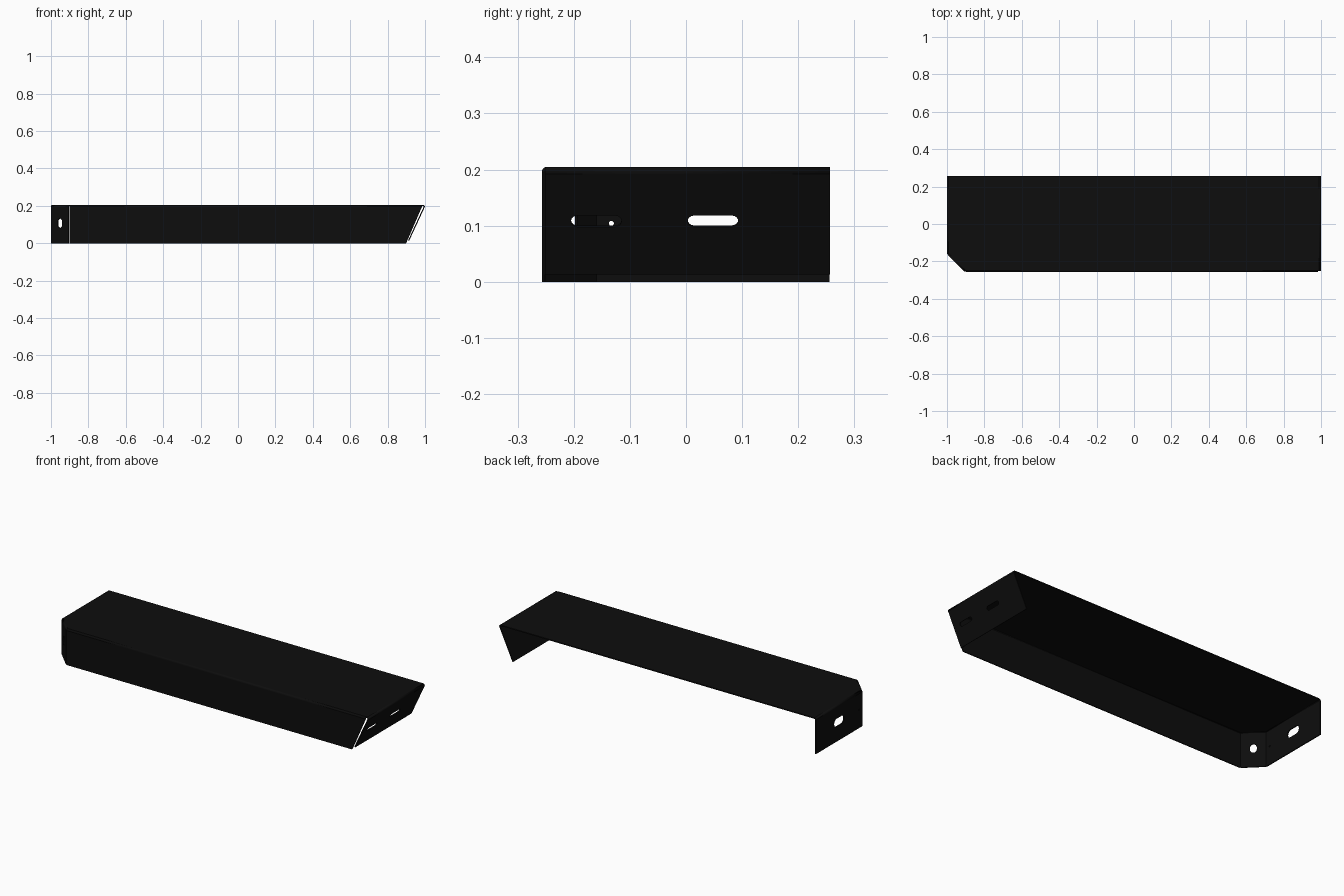
import bpy, bmesh, math
from mathutils import Vector as V

if "Cube" in bpy.data.objects:
    bpy.data.objects.remove(bpy.data.objects["Cube"])

T, R, H = 0.006, 0.009, 0.205      # sheet thickness, bend radius, height
Z = V((0, 0, 1))

mat = bpy.data.materials.new("black_paint")
mat.diffuse_color = (0.004, 0.004, 0.004, 1)
mat.use_nodes = True
mat.node_tree.nodes["Principled BSDF"].inputs["Base Color"].default_value = mat.diffuse_color


def slot(cx, cy, w, h, n=8):
    """Rounded slot outline centred at cx, cy."""
    r = min(w, h) / 2
    pts = []
    for i in range(2 * (n + 1)):
        half = i // (n + 1)
        a = math.pi * (i - half) / n
        if w >= h:
            a -= math.pi / 2
            dx, dy = (w / 2 - r) * (1 - 2 * half), 0
        else:
            dx, dy = 0, (h / 2 - r) * (1 - 2 * half)
        pts.append((cx + dx + r * math.cos(a), cy + dy + r * math.sin(a)))
    return pts


def add_sheet(bm, loops, place, normal):
    """Flat sheet with holes; thickness goes against the normal."""
    edges = []
    for lp in loops:
        vs = []
        for p in lp:
            q = place(*p)
            if not vs or (q - vs[-1].co).length > 1e-5:
                vs.append(bm.verts.new(q))
        if (vs[0].co - vs[-1].co).length < 1e-5:
            bm.verts.remove(vs.pop())
        edges += [bm.edges.new((vs[i - 1], vs[i])) for i in range(len(vs))]
    res = bmesh.ops.triangle_fill(bm, use_beauty=True, edges=edges, normal=normal)
    faces = [f for f in res["geom"] if isinstance(f, bmesh.types.BMFace)]
    ext = bmesh.ops.extrude_face_region(bm, geom=faces, use_keep_orig=True)
    vs = [g for g in ext["geom"] if isinstance(g, bmesh.types.BMVert)]
    bmesh.ops.translate(bm, verts=vs, vec=-normal * T)


def finish(name, bm):
    bmesh.ops.recalc_face_normals(bm, faces=bm.faces[:])
    me = bpy.data.meshes.new(name)
    bm.to_mesh(me)
    bm.free()
    me.materials.append(mat)
    ob = bpy.data.objects.new(name, me)
    bpy.context.collection.objects.link(ob)


def flange(name, a, b, lean, length, holes=(), end_cut=0.0, gap=0.0):
    """Folded wall below edge a-b: bend strip plus sheet, leaning inward by angle."""
    a, b = V((*a, H)), V((*b, H))
    e = (b - a).normalized()
    o = e.cross(Z)
    if o.dot(a + b) < 0:
        o = -o
    d = -Z * math.cos(lean) - o * math.sin(lean)
    n = o * math.cos(lean) - Z * math.sin(lean)
    turn = math.pi / 2 + lean
    L = R * math.tan(turn / 2)
    span = (b - a).length
    bm = bmesh.new()
    # rounded bend
    c = -o * L - Z * R
    rings = []
    for i in range(7):
        t = turn * i / 6
        u = Z * math.cos(t) + o * math.sin(t)
        rings.append([bm.verts.new(p + c + u * r) for p, r in
                      ((a + e * gap, R), (b - e * gap, R), (b - e * gap, R - T), (a + e * gap, R - T))])
    for p, q in zip(rings, rings[1:]):
        for i in range(4):
            bm.faces.new((p[i - 1], p[i], q[i], q[i - 1]))
    for f in bm.faces:
        f.smooth = True
    # flat wall
    outline = [(gap, L), (span - gap, L), (span - gap - end_cut, length), (gap, length)]
    add_sheet(bm, [outline, *holes], lambda s, h: a + e * s + d * h, n)
    finish(name, bm)


X, Y, C = 1.0, 0.257, 0.095
lean = math.atan2(0.095, H)
XR = 1.004
LR = R * math.tan((math.pi / 2 + lean) / 2)

# top plate with one clipped corner
bm = bmesh.new()
k = R * math.tan(math.pi / 8)
top = [(-X + R, Y), (XR - LR, Y), (XR - LR, -Y + R), (-X + C + k, -Y + R), (-X + R, -Y + C + k)]
add_sheet(bm, [top], lambda x, y: V((x, y, H)), Z)
finish("top_plate", bm)

# walls
flange("front_wall", (-X + C, -Y), (0.987, -Y), 0, H, end_cut=0.085, gap=0.003)
flange("corner_wall", (-X, -Y + C), (-X + C, -Y), 0, H,
       [slot(C * math.sqrt(2) / 2, 0.098, 0.034, 0.05)], gap=0.003)
flange("left_wall", (-X, Y), (-X, -Y + C), 0, H,
       [slot(Y - 0.048, 0.097, 0.09, 0.045), slot(Y + 0.133, 0.101, 0.009, 0.009)], gap=0.0015)
hz = 0.097 / math.cos(lean)
flange("slanted_right_wall", (XR, Y), (XR, -Y + 0.006), lean, 0.192 / math.cos(lean),
       [slot(Y - 0.048, hz, 0.09, 0.022), slot(Y + 0.16, hz, 0.09, 0.022)])
